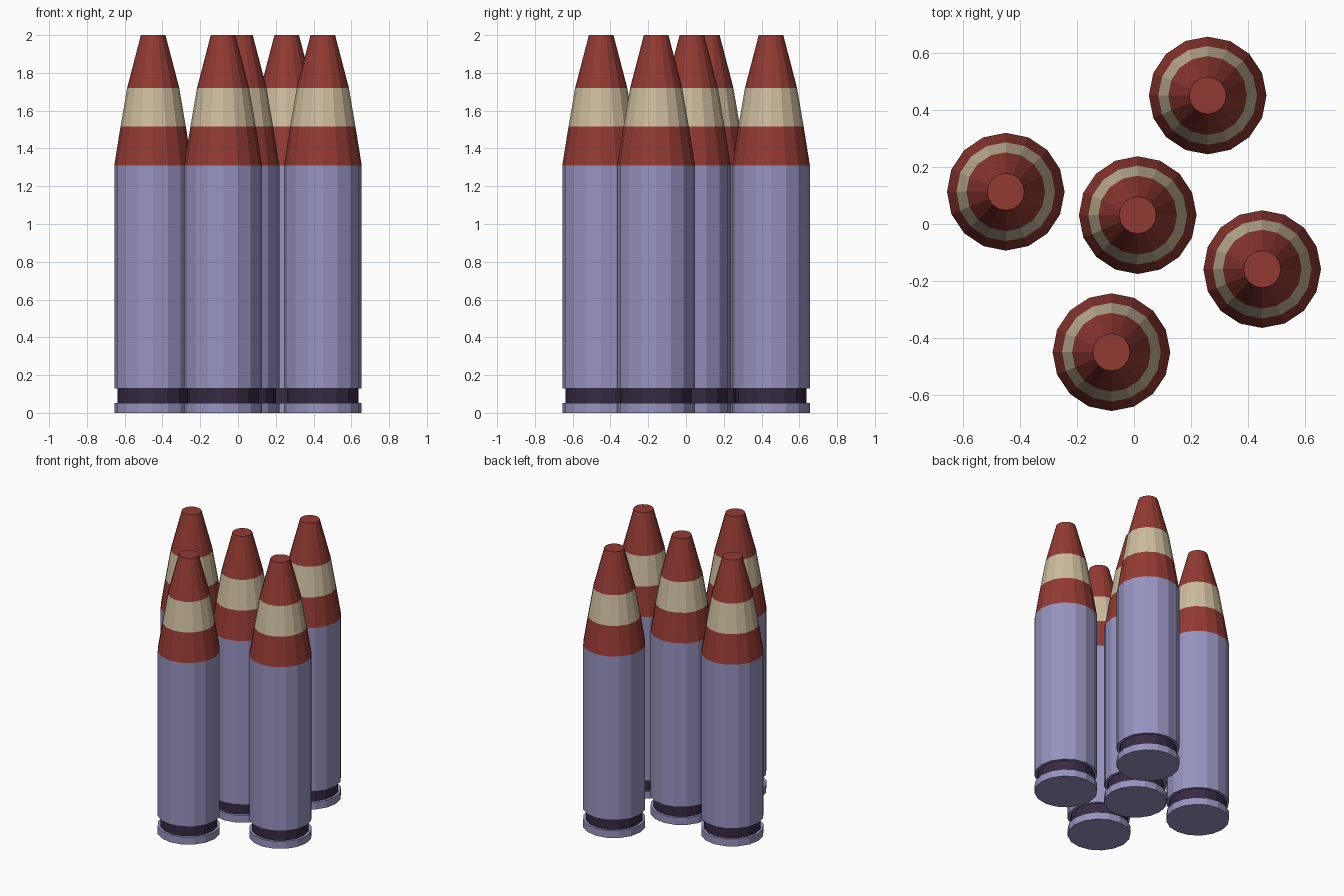
import bpy, bmesh
from math import cos, sin, tau

if "Cube" in bpy.data.objects:
    bpy.data.objects.remove(bpy.data.objects["Cube"])

SIDES = 16


def material(name, rgb):
    m = bpy.data.materials.new(name)
    m.diffuse_color = (*rgb, 1)
    m.use_nodes = True
    m.node_tree.nodes["Principled BSDF"].inputs["Base Color"].default_value = m.diffuse_color
    return m


lilac = material("lilac_metal", (0.31, 0.295, 0.53))
dark = material("dark_groove", (0.038, 0.023, 0.055))
red = material("red_tip", (0.29, 0.042, 0.033))
cream = material("cream_band", (0.60, 0.50, 0.34))


def lathe(name, profile, mats, bands, cap_bottom=False, cap_top=False):
    """Flat-faced turned mesh; bands gives the material slot of each profile step."""
    bm = bmesh.new()
    rings = [[bm.verts.new((r * cos(tau * i / SIDES), r * sin(tau * i / SIDES), z))
              for i in range(SIDES)] for r, z in profile]
    for lower, upper, slot in zip(rings, rings[1:], bands):
        for i in range(SIDES):
            j = (i + 1) % SIDES
            bm.faces.new((lower[i], lower[j], upper[j], upper[i])).material_index = slot
    if cap_bottom:
        bm.faces.new(rings[0][::-1])
    if cap_top:
        bm.faces.new(rings[-1])
    mesh = bpy.data.meshes.new(name)
    bm.to_mesh(mesh)
    bm.free()
    for m in mats:
        mesh.materials.append(m)
    return mesh


# Case: base rim, dark extractor groove, straight body
case = lathe("case", [(0.206, 0), (0.206, 0.052), (0.188, 0.052), (0.188, 0.128),
                      (0.206, 0.128), (0.206, 1.31)],
             [lilac, dark], [0, 0, 1, 0, 0], cap_bottom=True)

# Tip: red cone with a cream band and a flat nose
tip = lathe("tip", [(0.206, 1.31), (0.173, 1.515), (0.138, 1.72), (0.065, 2.0)],
            [red, cream], [0, 1, 0], cap_top=True)

# Five standing rounds
spots = [(0.258, 0.45), (-0.449, 0.113), (0.013, 0.031), (0.449, -0.158), (-0.079, -0.449)]
for n, (x, y) in enumerate(spots, 1):
    for mesh in (case, tip):
        ob = bpy.data.objects.new(f"{mesh.name}_{n}", mesh)
        ob.location = (x, y, 0)
        bpy.context.collection.objects.link(ob)
